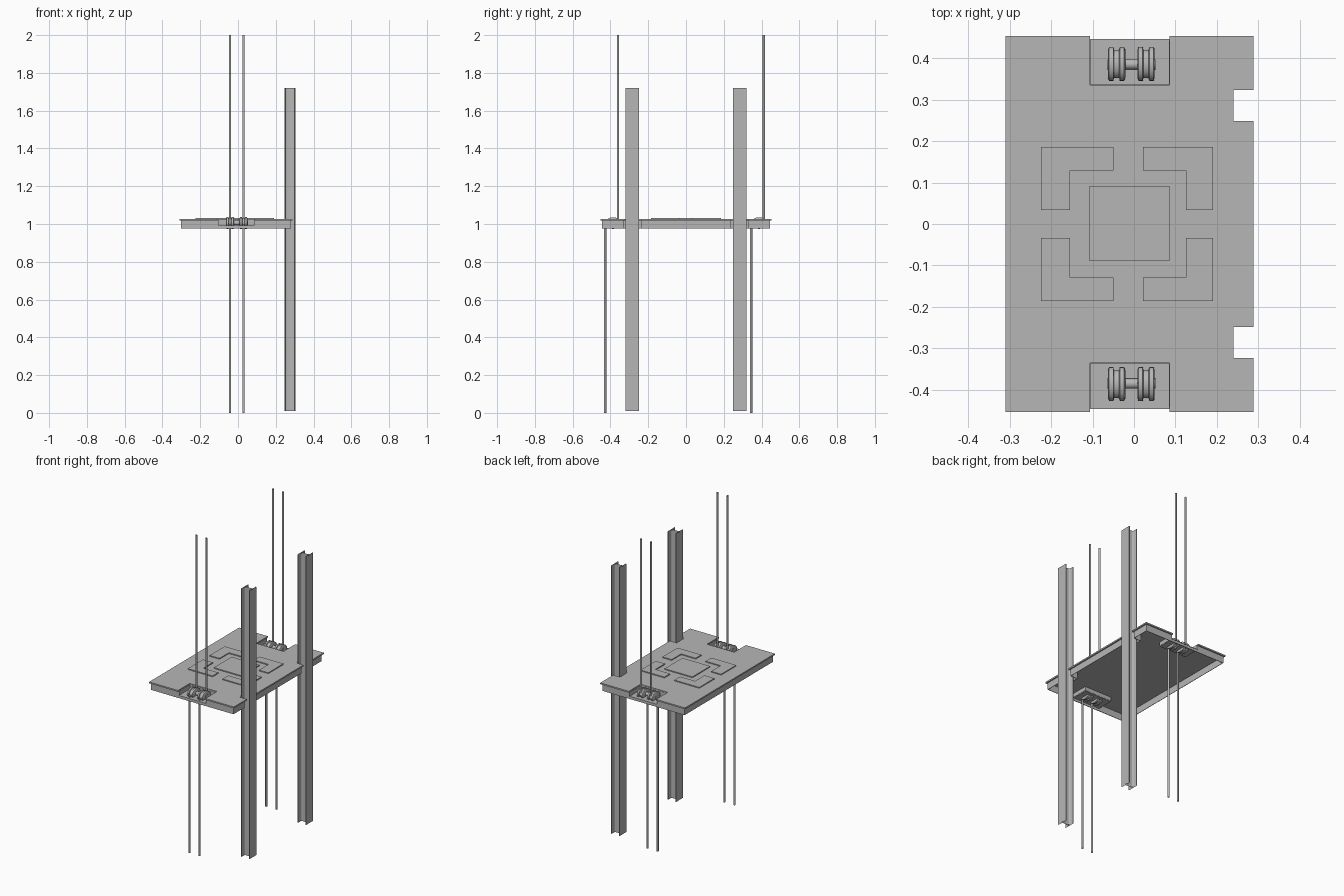
import bpy, bmesh, math

cube = bpy.data.objects.get("Cube")
if cube:
    bpy.data.objects.remove(cube, do_unlink=True)

grey = bpy.data.materials.new("steel_grey")
grey.use_nodes = True
COLOUR = (0.47, 0.47, 0.47, 1)
grey.diffuse_color = COLOUR
grey.node_tree.nodes["Principled BSDF"].inputs["Base Color"].default_value = COLOUR


def finish(name, bm):
    bmesh.ops.recalc_face_normals(bm, faces=bm.faces)
    mesh = bpy.data.meshes.new(name)
    bm.to_mesh(mesh)
    bm.free()
    mesh.materials.append(grey)
    obj = bpy.data.objects.new(name, mesh)
    bpy.context.collection.objects.link(obj)
    return obj


def smooth(obj):
    bpy.ops.object.select_all(action="DESELECT")
    obj.select_set(True)
    bpy.context.view_layer.objects.active = obj
    bpy.ops.object.shade_smooth_by_angle(angle=math.radians(40))


def prism(name, outline, z0, z1, caps=True):
    """Extrude a closed outline; without caps it stays an open tube."""
    bm = bmesh.new()
    low = [bm.verts.new((x, y, z0)) for x, y in outline]
    high = [bm.verts.new((x, y, z1)) for x, y in outline]
    n = len(outline)
    for i in range(n):
        j = (i + 1) % n
        bm.faces.new((low[i], low[j], high[j], high[i]))
    if caps:
        bm.faces.new(low[::-1])
        bm.faces.new(high)
    return finish(name, bm)


def wall(name, path, z0, z1, thickness=0.004):
    """Thin upright sheet that follows an open path."""
    bm = bmesh.new()
    pairs = [(bm.verts.new((x, y, z0)), bm.verts.new((x, y, z1))) for x, y in path]
    for a, b in zip(pairs, pairs[1:]):
        bm.faces.new((a[0], b[0], b[1], a[1]))
    obj = finish(name, bm)
    mod = obj.modifiers.new("thickness", "SOLIDIFY")
    mod.thickness = thickness
    mod.offset = 0
    return obj


def rect(x0, x1, y0, y1):
    return [(x0, y0), (x1, y0), (x1, y1), (x0, y1)]


def circle(cx, cy, r, n=12):
    return [(cx + r * math.cos(2 * math.pi * i / n),
             cy + r * math.sin(2 * math.pi * i / n)) for i in range(n)]


# Platform levels and outline limits
BOTTOM, FLOOR, UNDER, TOP = 0.975, 0.993, 1.018, 1.027
LEFT, RIGHT, END = -0.31, 0.288, 0.453
POCKET_L, POCKET_R, POCKET_Y = -0.106, 0.086, 0.335
NOTCH_X, NOTCH_IN, NOTCH_OUT = 0.24, 0.248, 0.323


def long_side(d):
    """The +x edge with its two post notches, inset by d."""
    return [(RIGHT - d, -END + d), (RIGHT - d, -NOTCH_OUT - d), (NOTCH_X - d, -NOTCH_OUT - d),
            (NOTCH_X - d, -NOTCH_IN + d), (RIGHT - d, -NOTCH_IN + d),
            (RIGHT - d, NOTCH_IN - d), (NOTCH_X - d, NOTCH_IN - d),
            (NOTCH_X - d, NOTCH_OUT + d), (RIGHT - d, NOTCH_OUT + d), (RIGHT - d, END - d)]


def pocket(s, end):
    return [(POCKET_R, s * end), (POCKET_R, s * POCKET_Y),
            (POCKET_L, s * POCKET_Y), (POCKET_L, s * end)]


# Deck plate with post notches and pulley pockets
deck = long_side(0) + pocket(1, END) + [(LEFT, END), (LEFT, -END)] + pocket(-1, END)[::-1]
prism("deck_plate", deck, UNDER, TOP)

# Skirt under the deck, lowered in front of the pockets
LIP = 0.01
SKIRT_END = END - LIP
side = long_side(LIP)
wall("skirt_upper_right", [(POCKET_R, -SKIRT_END)] + side + [(POCKET_R, SKIRT_END)], BOTTOM, UNDER)
wall("skirt_upper_left", [(POCKET_L, SKIRT_END), (LEFT + LIP, SKIRT_END),
                          (LEFT + LIP, -SKIRT_END), (POCKET_L, -SKIRT_END)], BOTTOM, UNDER)


# Raised deck panels: a centre square and four corner brackets
PANEL_TOP = TOP + 0.006
prism("centre_panel", rect(-0.109, 0.087, -0.088, 0.091), TOP - 0.002, PANEL_TOP)
for sx, outer_x, mid_x, inner_x in ((-1, -0.224, -0.154, -0.049), (1, 0.19, 0.125, 0.022)):
    for sy in (-1, 1):
        near, mid, far = 0.034 * sy, 0.129 * sy, 0.186 * sy
        prism("corner_bracket_panel",
              [(outer_x, near), (mid_x, near), (mid_x, mid),
               (inner_x, mid), (inner_x, far), (outer_x, far)], TOP - 0.002, PANEL_TOP)


def lathe_x(name, profile, x, y, z, squash=1.0, n=24):
    """Revolve (offset, radius) points about an axis along x."""
    bm = bmesh.new()
    rings = [[bm.verts.new((x + dx, y + r * math.cos(2 * math.pi * i / n),
                            z + squash * r * math.sin(2 * math.pi * i / n)))
              for i in range(n)] for dx, r in profile]
    for a, b in zip(rings, rings[1:]):
        for i in range(n):
            j = (i + 1) % n
            bm.faces.new((a[i], a[j], b[j], b[i]))
    bm.faces.new(rings[0])
    bm.faces.new(rings[-1])
    obj = finish(name, bm)
    smooth(obj)
    return obj


# Pulley pockets, pulleys and cables at both ends
GROOVED = [(-0.021, 0.034), (-0.018, 0.041), (-0.008, 0.041), (-0.006, 0.034),
           (0.006, 0.034), (0.008, 0.041), (0.018, 0.041), (0.021, 0.034)]
CABLE_X = (-0.042, 0.029)
for s, label, up_y, down_y in ((-1, "front", -0.36, -0.428), (1, "back", 0.412, 0.345)):
    wall(label + "_pocket_wall", pocket(s, SKIRT_END), FLOOR, UNDER + 0.002)
    wall(label + "_pocket_skirt", [(POCKET_L, s * SKIRT_END), (POCKET_R, s * SKIRT_END)],
         BOTTOM, FLOOR)
    y0, y1 = sorted((s * POCKET_Y, s * (SKIRT_END + 0.003)))
    prism(label + "_pocket_floor", rect(POCKET_L, POCKET_R, y0, y1), FLOOR - 0.003, FLOOR)
    lathe_x(label + "_axle", [(-0.064, 0.012), (0.052, 0.012)], 0, s * 0.385, 1.006)
    for x in CABLE_X:
        lathe_x(label + "_pulley", GROOVED, x, s * 0.386, 1.005, 0.75)
        smooth(prism(label + "_upper_cable", circle(x, up_y, 0.006), 1.0, 2.0, False))
        smooth(prism(label + "_lower_cable", circle(x, down_y, 0.006), 0.0, 1.0, False))


def beam_outline(cx, cy, half_x, half_y, flange, web, fillet):
    """I-shaped section, flanges facing +x and -x, with rounded inner corners."""
    quarter = [(half_x, 0), (half_x, half_y), (half_x - flange, half_y)]
    fx, fy = half_x - flange - fillet, web + fillet
    for i in range(5):
        a = i * math.pi / 8
        quarter.append((fx + fillet * math.cos(a), fy - fillet * math.sin(a)))
    half = quarter[1:] + [(-x, y) for x, y in quarter[:0:-1]]
    full = half + [(-x, -y) for x, y in half]
    return [(cx + x, cy + y) for x, y in full]


# Guide posts: open-ended I-beams
for label, y in (("front", -0.285), ("back", 0.285)):
    smooth(prism(label + "_guide_post",
                 beam_outline(0.275, y, 0.03, 0.035, 0.005, 0.003, 0.008), 0.01, 1.72, False))
